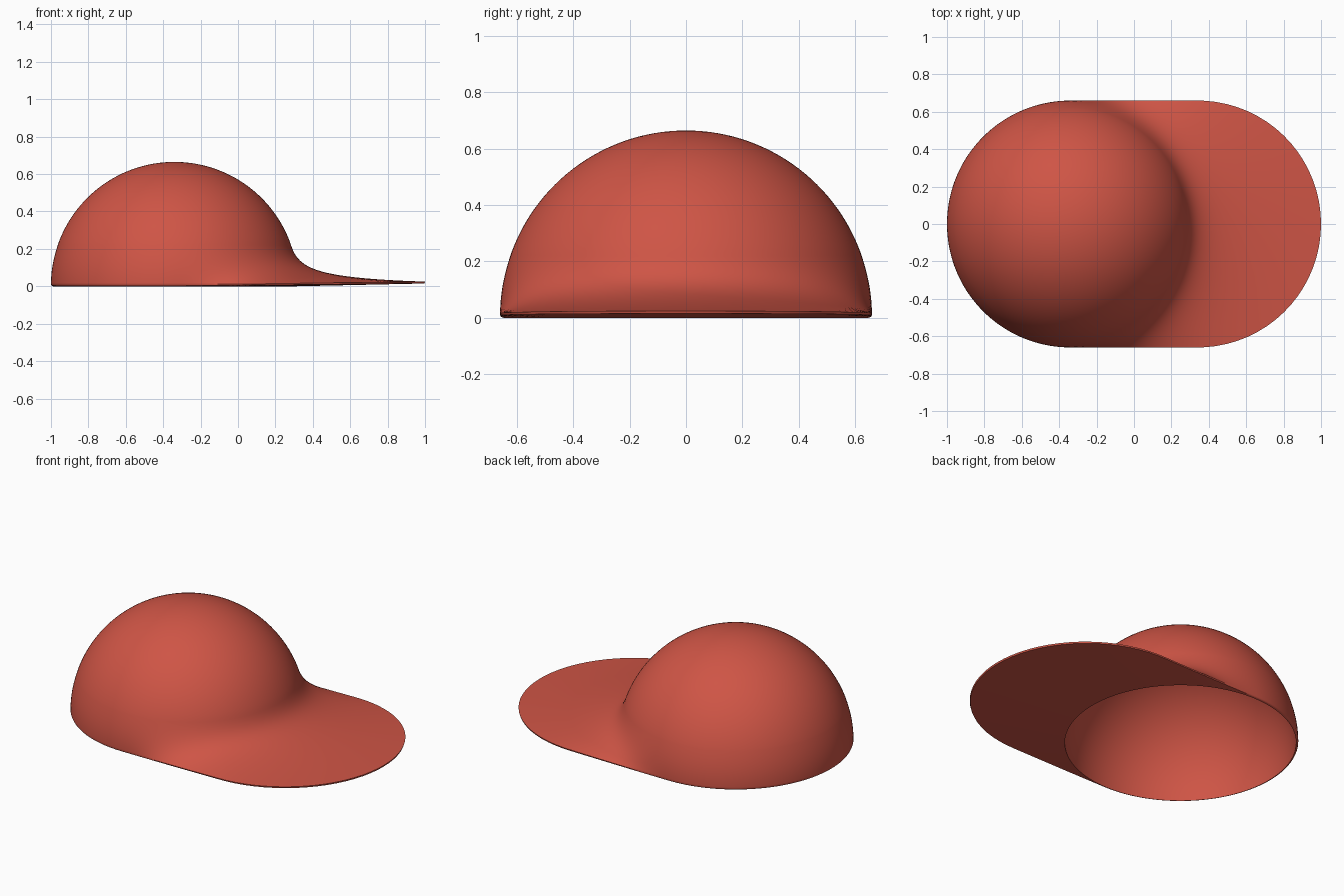
import bpy, bmesh
from math import sin, cos, pi, sqrt
from mathutils import Vector

if "Cube" in bpy.data.objects:
    bpy.data.objects.remove(bpy.data.objects["Cube"])

R = 0.66            # crown radius
REACH = 0.68        # how far the brim extends past the crown
CX = -0.34          # crown centre
SEGS = 144
INNER = 0.648       # lining radius
JOIN_Z = 0.23       # height where the crown starts flaring into the brim


def outline(a):
    """Distance from crown centre to the rounded outline at angle a."""
    s, c = abs(sin(a)), cos(a)
    if c <= 1e-6:
        return R
    if R * c <= REACH * s:
        return R / s
    return REACH * c + sqrt(R * R - (REACH * s) ** 2)


def bezier(p, t):
    u = 1 - t
    return p[0] * u**3 + p[1] * 3 * u * u * t + p[2] * 3 * u * t * t + p[3] * t**3


def profile(a):
    """(radius, height) points from crown top, over the brim, into the lining."""
    edge = outline(a)
    k = (edge - R) / REACH
    w = 1 - (1 - k) ** 3
    join_r = sqrt(R * R - JOIN_Z**2)
    end = pi / 2 - math_asin(JOIN_Z / R)
    pts = [Vector((R * sin(end * i / 28), R * cos(end * i / 28) + 0.005))
           for i in range(1, 29)]
    # flare from crown to brim edge
    curve = [Vector((join_r, JOIN_Z + 0.005)),
             Vector((0.648 + 0.012 * w, 0.15 - 0.05 * w)),
             Vector((0.66 + 0.06 * w, 0.08 - 0.035 * w)),
             Vector((edge, 0.01 + 0.015 * k))]
    pts += [bezier(curve, i / 24) for i in range(1, 25)]
    # thin edge and underside
    low = Vector((edge - 0.003, 0.004 + 0.011 * k))
    lip = Vector((INNER, 0.0))
    pts += [low.lerp(lip, i / 6) for i in range(7)]
    # hollow lining
    pts += [Vector((INNER * cos(pi / 2 * i / 28), INNER * sin(pi / 2 * i / 28)))
            for i in range(1, 28)]
    return pts


def math_asin(v):
    from math import asin
    return asin(v)


# cap shell: crown, brim and lining swept around the crown axis
bm = bmesh.new()
cols = []
for n in range(SEGS):
    a = 2 * pi * n / SEGS
    cols.append([bm.verts.new((CX + r * cos(a), r * sin(a), z)) for r, z in profile(a)])
top = bm.verts.new((CX, 0, R + 0.005))
under = bm.verts.new((CX, 0, INNER))
for n in range(SEGS):
    c, d = cols[n], cols[(n + 1) % SEGS]
    bm.faces.new((top, c[0], d[0]))
    bm.faces.new((under, d[-1], c[-1]))
    for i in range(len(c) - 1):
        bm.faces.new((c[i], c[i + 1], d[i + 1], d[i]))
bmesh.ops.recalc_face_normals(bm, faces=bm.faces)
mesh = bpy.data.meshes.new("cap")
bm.to_mesh(mesh)
bm.free()
cap = bpy.data.objects.new("cap", mesh)
bpy.context.collection.objects.link(cap)

# red cloth
red = bpy.data.materials.new("red_cloth")
red.use_nodes = True
colour = (0.62, 0.09, 0.06, 1)
red.diffuse_color = colour
red.node_tree.nodes["Principled BSDF"].inputs["Base Color"].default_value = colour
mesh.materials.append(red)

bpy.ops.object.select_all(action="DESELECT")
cap.select_set(True)
bpy.context.view_layer.objects.active = cap
bpy.ops.object.shade_smooth_by_angle(angle=pi / 4)
